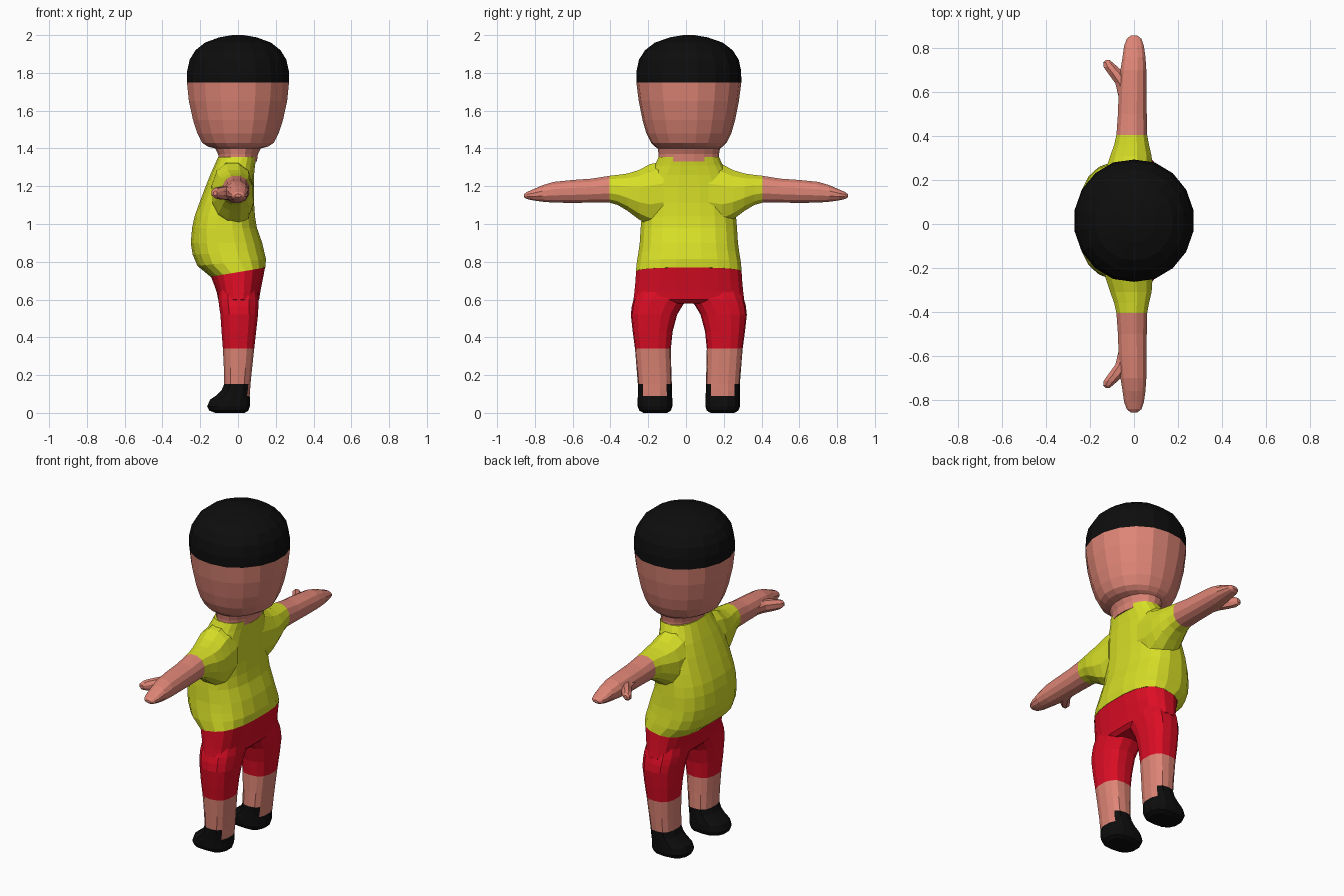
import bpy, bmesh, math


def mat(name, rgb):
    m = bpy.data.materials.new(name)
    m.diffuse_color = (*rgb, 1)
    return m


SKIN = mat("skin", (0.73, 0.235, 0.18))
BLACK = mat("black", (0.004, 0.004, 0.004))
YELLOW = mat("yellow_shirt", (0.68, 0.74, 0.02))
RED = mat("red_shorts", (0.72, 0.004, 0.018))


def loft(name, rings, axis, sides, mats, rule=None, power=2.0, mirror=None):
    """Join closed rings (pos, a0, a1, b0, b1[, tilt]) along y or z.
    a is x; b is the remaining axis. mirror = y value of the mirror plane."""
    bm = bmesh.new()
    loops = []
    for r in rings:
        pos, a0, a1, b0, b1 = r[:5]
        tilt = r[5] if len(r) > 5 else 0
        loop = []
        for i in range(sides):
            t = 2 * math.pi * (i + 0.5) / sides
            c, s = math.cos(t), math.sin(t)
            # corners of the section are squarer when power is above 2
            c = math.copysign(abs(c) ** (2 / power), c)
            s = math.copysign(abs(s) ** (2 / power), s)
            k = 1 / math.cos(math.pi / sides) ** (2 / power)
            a = (a0 + a1) / 2 + (a1 - a0) / 2 * min(1, max(-1, c * k))
            b = (b0 + b1) / 2 + (b1 - b0) / 2 * min(1, max(-1, s * k))
            co = (a, b, pos + tilt * a) if axis == 'z' else (a, pos, b)
            loop.append(bm.verts.new(co))
        loops.append(loop)
    for lo, hi in zip(loops, loops[1:]):
        for i in range(sides):
            j = (i + 1) % sides
            bm.faces.new((lo[i], lo[j], hi[j], hi[i]))
    bm.faces.new(loops[0])
    bm.faces.new(loops[-1])
    if mirror is not None:
        copy = bmesh.ops.duplicate(bm, geom=bm.verts[:] + bm.edges[:] + bm.faces[:])
        for v in copy["geom"]:
            if isinstance(v, bmesh.types.BMVert):
                v.co.y = 2 * mirror - v.co.y
    bmesh.ops.recalc_face_normals(bm, faces=bm.faces[:])
    if rule:
        for f in bm.faces:
            f.material_index = rule(f.calc_center_median())
    me = bpy.data.meshes.new(name)
    bm.to_mesh(me)
    bm.free()
    for m in mats:
        me.materials.append(m)
    ob = bpy.data.objects.new(name, me)
    bpy.context.collection.objects.link(ob)
    return ob


MID = 0.015  # body centre line in y


def body(rows):
    """Rings given by z, back and front x, half width and tilt."""
    return [(z, x0, x1, MID - w, MID + w, t) for z, x0, x1, w, t in rows]


# Head with neck and hair cap
head = [(1.33, .10, .16), (1.37, .105, .16), (1.40, .12, .165), (1.41, .16, .18),
        (1.43, .19, .20), (1.48, .215, .225), (1.55, .238, .245), (1.65, .26, .265),
        (1.75, .27, .278), (1.81, .269, .277), (1.87, .256, .264), (1.92, .225, .232),
        (1.96, .175, .18), (1.988, .10, .10), (2.0, .03, .03)]
loft("head", body([(z, -rx, rx, ry, 0) for z, rx, ry in head]), 'z', 18,
     [SKIN, BLACK], lambda c: int(c.z > 1.75))

# Shirt body with round belly
loft("shirt", body([
    (.745, -.145, .145, .28, .17), (.80, -.215, .148, .275, .1),
    (.85, -.24, .138, .267, .05), (.90, -.25, .128, .26, 0), (.98, -.243, .1, .255, 0),
    (1.04, -.23, .09, .25, 0), (1.11, -.205, .085, .245, 0), (1.19, -.175, .085, .235, 0),
    (1.26, -.147, .085, .21, 0), (1.31, -.125, .09, .18, 0), (1.355, -.105, .097, .16, 0)]),
    'z', 20, [YELLOW], power=2.6)

# Arms with sleeves and hands
loft("arms", [
    (.12, -.14, .08, 1.00, 1.33), (.19, -.14, .082, .99, 1.317), (.25, -.128, .084, 1.025, 1.285),
    (.31, -.108, .08, 1.07, 1.267), (.36, -.09, .068, 1.10, 1.26), (.405, -.08, .06, 1.113, 1.255),
    (.50, -.073, .058, 1.113, 1.24), (.60, -.07, .057, 1.112, 1.233),
    (.70, -.062, .056, 1.113, 1.223), (.76, -.052, .052, 1.118, 1.205),
    (.81, -.045, .045, 1.125, 1.183), (.842, -.033, .034, 1.132, 1.17),
    (.857, -.015, .015, 1.142, 1.158)],
    'y', 12, [SKIN, YELLOW], lambda c: int(abs(c.y) < .405), mirror=0, power=2.2)

# Thumbs
loft("thumbs", [
    (.57, -.068, 0, 1.13, 1.20), (.64, -.085, -.02, 1.128, 1.20), (.685, -.118, -.045, 1.13, 1.197),
    (.715, -.139, -.075, 1.135, 1.192), (.735, -.14, -.098, 1.143, 1.185),
    (.745, -.13, -.11, 1.152, 1.175)],
    'y', 8, [SKIN], mirror=0)

# Seat of the shorts
loft("shorts_seat", body([
    (.745, -.143, .143, .279, .17), (.69, -.127, .13, .283, .08),
    (.64, -.113, .118, .288, 0), (.60, -.105, .112, .293, 0), (.58, -.085, .09, .27, 0)]),
    'z', 20, [RED], power=2.6)


# Legs with shorts, shins and shoes
def leg_colour(c):
    if c.z > .34:
        return 1
    return 2 if c.z < .09 or (c.z < .152 and c.x < .045) else 0


legs = [(.66, -.10, .10, .005, .27), (.60, -.104, .11, .01, .293), (.565, -.1, .108, .035, .302),
        (.52, -.093, .106, .062, .307), (.43, -.087, .096, .086, .297),
        (.34, -.08, .086, .095, .285), (.24, -.075, .075, .093, .277),
        (.152, -.073, .066, .09, .27), (.118, -.088, .064, .09, .27),
        (.09, -.118, .062, .089, .27), (.07, -.148, .063, .087, .271), (.035, -.163, .063, .087, .271),
        (.012, -.152, .055, .095, .262), (0, -.12, .035, .115, .24)]
loft("legs", [(z, x0, x1, MID + y0, MID + y1) for z, x0, x1, y0, y1 in legs],
     'z', 14, [SKIN, RED, BLACK], leg_colour, mirror=MID, power=2.5)
